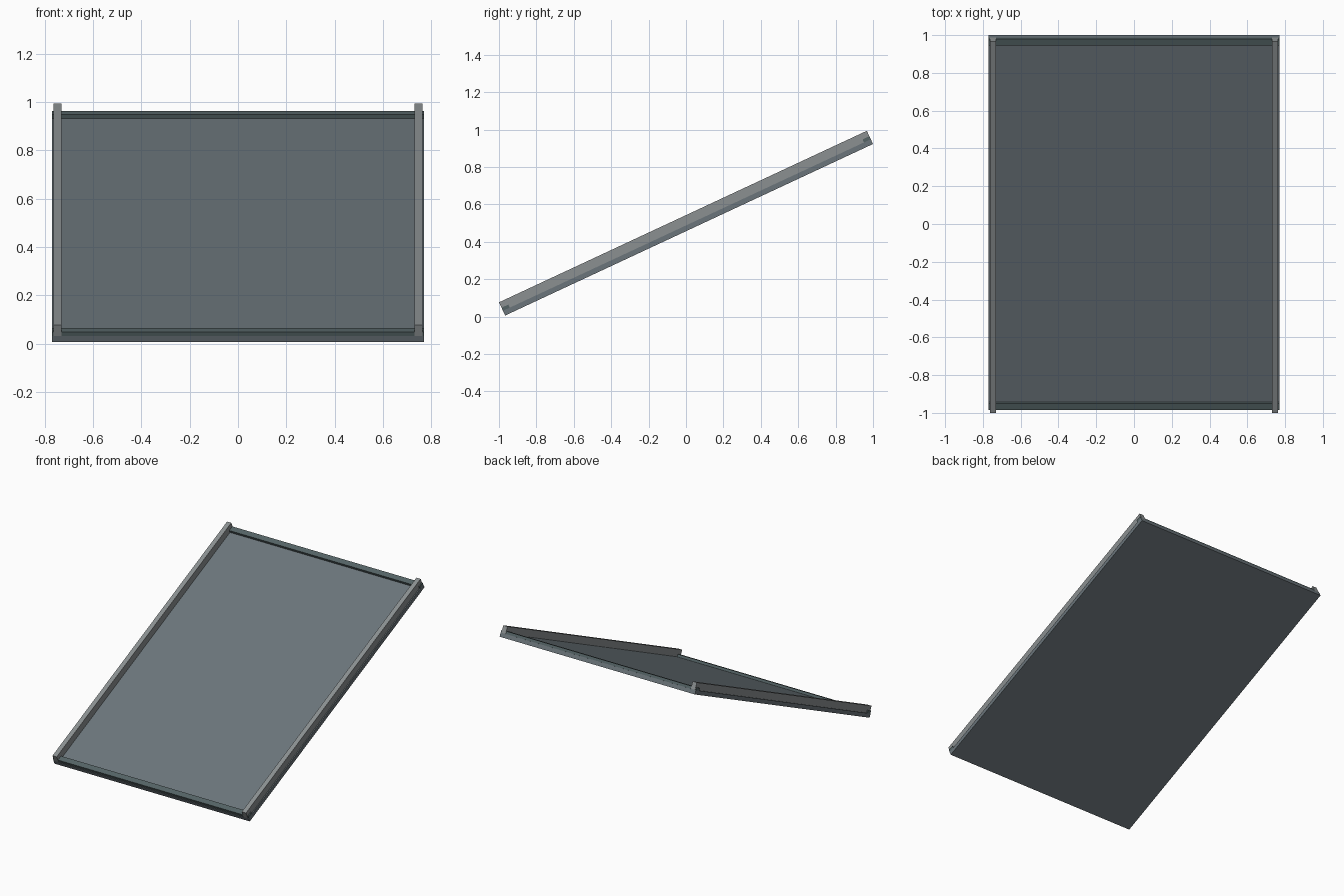
import bpy
from math import radians
from mathutils import Matrix

if "Cube" in bpy.data.objects:
    bpy.data.objects.remove(bpy.data.objects["Cube"])

LENGTH, DEPTH = 2.17, 0.078        # panel size along the slope / across it
HALF_W = 0.77
PLATE_T = 0.028
TILT = Matrix.Translation((0, 0, 0.5)) @ Matrix.Rotation(radians(25), 4, 'X')


def material(name, rgb):
    m = bpy.data.materials.new(name)
    m.diffuse_color = (*rgb, 1)
    m.use_nodes = True
    m.node_tree.nodes["Principled BSDF"].inputs["Base Color"].default_value = m.diffuse_color
    return m


def box(name, lo, hi, mat):
    """Box given in panel space (x, along slope, height above underside)."""
    bpy.ops.mesh.primitive_cube_add(size=1)
    ob = bpy.context.object
    ob.name = name
    size = [h - l for l, h in zip(lo, hi)]
    mid = [(h + l) / 2 for l, h in zip(lo, hi)]
    mid[2] -= DEPTH / 2
    local = Matrix.Translation(mid) @ Matrix.Diagonal((*size, 1))
    ob.data.transform(local)
    ob.matrix_world = TILT
    ob.data.materials.append(mat)
    return ob


plate_mat = material("plate_grey", (0.147, 0.178, 0.197))
rail_mat = material("rail_grey", (0.26, 0.28, 0.285))
cross_mat = material("cross_grey", (0.09, 0.125, 0.13))

# Sloping base plate
box("plate", (-HALF_W, -LENGTH / 2, 0), (HALF_W, LENGTH / 2, PLATE_T), plate_mat)

# Long side rails and low end strips passing through them
for s, side, end in ((-1, "left", "lower"), (1, "right", "upper")):
    x0, x1 = sorted((s * 0.73, s * 0.763))
    box(side + "_rail", (x0, -LENGTH / 2, PLATE_T), (x1, LENGTH / 2, DEPTH), rail_mat)
    y0, y1 = sorted((s * (LENGTH / 2 - 0.04), s * (LENGTH / 2 - 0.002)))
    box(end + "_strip", (-HALF_W, y0, PLATE_T), (HALF_W, y1, 0.046), cross_mat)
